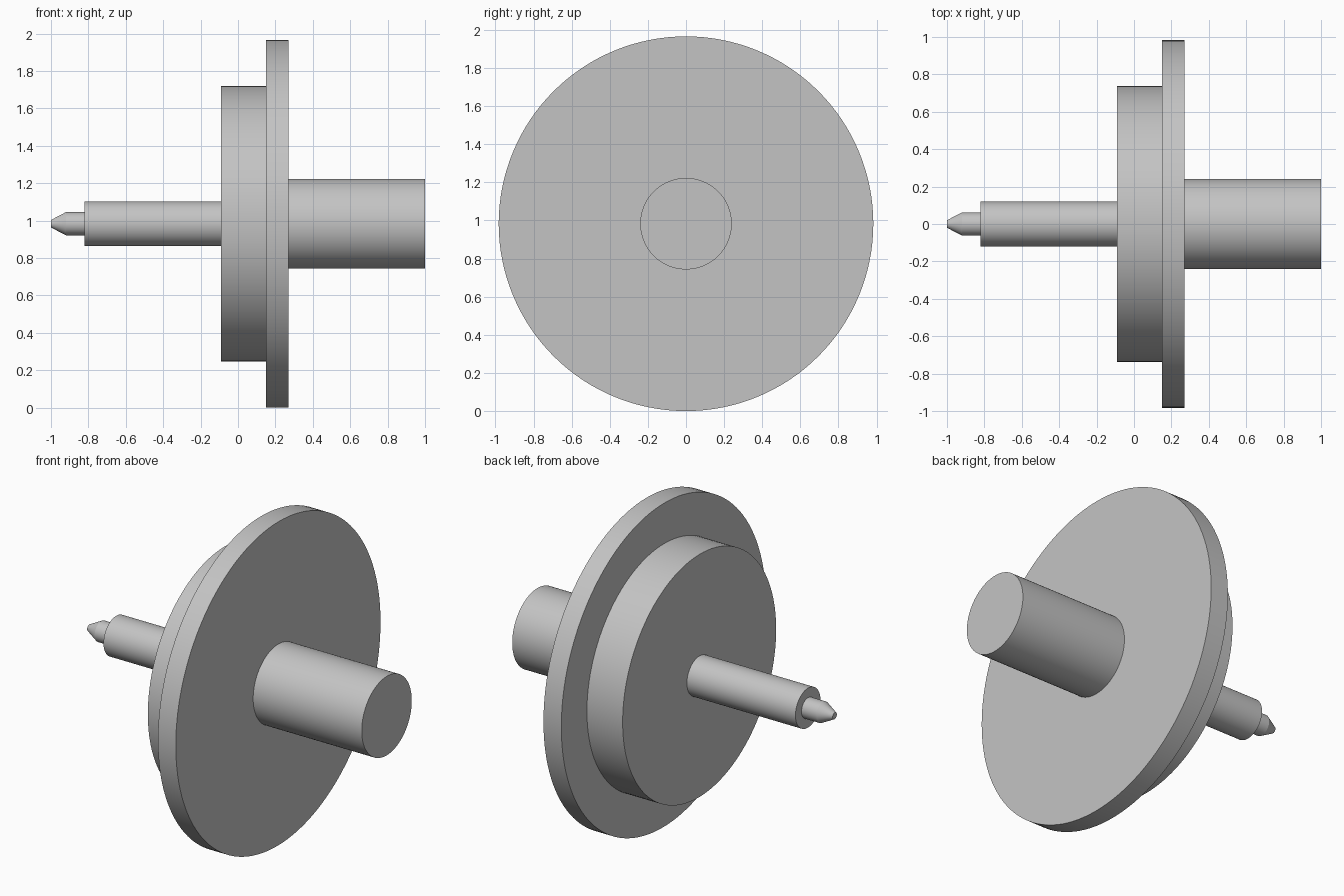
import bpy, bmesh, math
from mathutils import Matrix

cube = bpy.data.objects.get("Cube")
if cube:
    bpy.data.objects.remove(cube, do_unlink=True)

AXIS_Z = 0.983
SEGMENTS = 128

# Single grey metal
metal = bpy.data.materials.new("grey_metal")
metal.use_nodes = True
grey = (0.55, 0.55, 0.55, 1)
metal.diffuse_color = grey
metal.node_tree.nodes["Principled BSDF"].inputs["Base Color"].default_value = grey


def turned_part(name, x0, x1, r0, r1=None):
    """Closed cylinder or cone frustum along x, from x0 (radius r0) to x1 (radius r1)."""
    r1 = r0 if r1 is None else r1
    bm = bmesh.new()
    bmesh.ops.create_cone(
        bm, cap_ends=True, segments=SEGMENTS, radius1=r0, radius2=r1, depth=x1 - x0,
        matrix=Matrix.Translation(((x0 + x1) / 2, 0, 0)) @ Matrix.Rotation(math.pi / 2, 4, "Y"))
    mesh = bpy.data.meshes.new(name)
    bm.to_mesh(mesh)
    bm.free()
    mesh.materials.append(metal)
    obj = bpy.data.objects.new(name, mesh)
    obj.location.z = AXIS_Z
    bpy.context.collection.objects.link(obj)
    bpy.ops.object.select_all(action="DESELECT")
    obj.select_set(True)
    bpy.context.view_layer.objects.active = obj
    bpy.ops.object.shade_smooth_by_angle(angle=math.radians(20))
    return obj


# Thick shaft on the left end
turned_part("thick_shaft", 0.27, 1.0, 0.24)
# Large flange, made of two equal plates with a seam between them
turned_part("outer_flange_plate", 0.21, 0.27, 0.983)
turned_part("inner_flange_plate", 0.15, 0.21, 0.983)
# Hub drum behind the flange
turned_part("hub_drum", -0.09, 0.15, 0.737)
# Thin shaft ending in a small pin with a tapered nose
turned_part("thin_shaft", -0.82, -0.09, 0.12)
turned_part("pin", -0.92, -0.82, 0.062)
turned_part("pin_nose", -1.0, -0.92, 0.02, 0.062)
